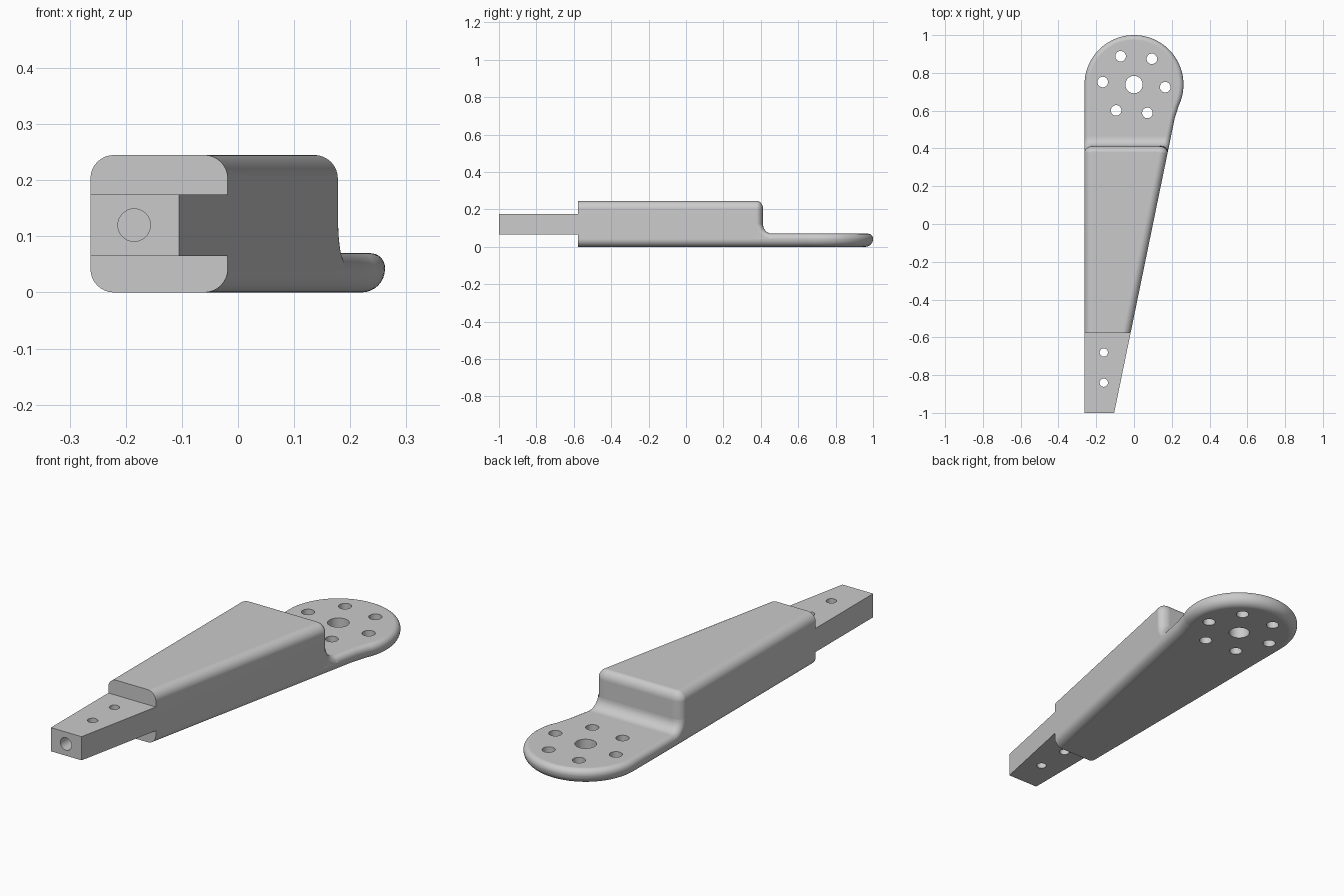
import bpy, bmesh, math
from mathutils import Vector, Matrix

cube = bpy.data.objects.get("Cube")
if cube:
    bpy.data.objects.remove(cube)

# Main sizes
LEFT, FRONT, SHOULDER, STEP = -0.263, -1.0, -0.578, 0.412
HEIGHT, PLATE, FILLET = 0.245, 0.07, 0.05
HUB = Vector((0, 0.738, 0))
RADIUS = 0.262
ROUND, RIM = 0.042, 0.026         # body edges, upper plate edge
CORNER_X, CORNER_Y = 0.045, 0.035  # upright corners at the step

grey = bpy.data.materials.new("plain grey")
grey.use_nodes = True
colour = (0.59, 0.59, 0.59, 1)
grey.diffuse_color = colour
grey.node_tree.nodes["Principled BSDF"].inputs["Base Color"].default_value = colour


def slant(y):
    """x of the tapering edge at a given y"""
    return -0.105 + 0.2055 * (y - FRONT)


def arc(start, end, steps):
    return [start + (end - start) * i / steps for i in range(steps + 1)]


def finish(bm, name):
    bmesh.ops.recalc_face_normals(bm, faces=bm.faces)
    mesh = bpy.data.meshes.new(name)
    bm.to_mesh(mesh)
    bm.free()
    mesh.materials.append(grey)
    ob = bpy.data.objects.new(name, mesh)
    bpy.context.collection.objects.link(ob)
    return ob


def loft(rings, name):
    """Skin a stack of closed rings and cap both ends"""
    bm = bmesh.new()
    rows = [[bm.verts.new(p) for p in ring] for ring in rings]
    for a, b in zip(rows, rows[1:]):
        for i in range(len(a)):
            bm.faces.new([a[i - 1], a[i], b[i], b[i - 1]])
    bm.faces.new(rows[0])
    bm.faces.new(rows[-1])
    return finish(bm, name)


def rounded_stack(outline, height, top_radius, name):
    """Upright solid whose outline(inset) shrinks along rounded rims"""
    levels = [(ROUND * (1 - math.sin(a)), ROUND * (1 - math.cos(a)))
              for a in arc(0, math.pi / 2, 8)]
    levels += [(top_radius * (1 - math.cos(a)), height - top_radius * (1 - math.sin(a)))
               for a in arc(0, math.pi / 2, 8)]
    return loft([[(x, y, z) for x, y in outline(inset)] for inset, z in levels], name)


def apply_modifier(ob, kind, **settings):
    mod = ob.modifiers.new(kind.title(), kind)
    for key, value in settings.items():
        setattr(mod, key, value)
    bpy.ops.object.select_all(action='DESELECT')
    ob.select_set(True)
    bpy.context.view_layer.objects.active = ob
    bpy.ops.object.modifier_apply(modifier=mod.name)


def drill(ob, centre, radius, depth, axis='Z'):
    """Cut a round hole whose middle is at centre"""
    bm = bmesh.new()
    turn = Matrix.Rotation(math.pi / 2, 4, 'X') if axis == 'Y' else Matrix()
    bmesh.ops.create_cone(bm, cap_ends=True, segments=32, radius1=radius,
                          radius2=radius, depth=depth,
                          matrix=Matrix.Translation(centre) @ turn)
    cutter = finish(bm, "hole_cutter")
    cutter.hide_render = True
    apply_modifier(ob, 'BOOLEAN', operation='DIFFERENCE', solver='EXACT', object=cutter)
    bpy.data.objects.remove(cutter)


def smooth(ob):
    bpy.ops.object.select_all(action='DESELECT')
    ob.select_set(True)
    bpy.context.view_layer.objects.active = ob
    bpy.ops.object.shade_smooth_by_angle(angle=math.radians(35))
    apply_modifier(ob, 'WEIGHTED_NORMAL', keep_sharp=True)


# Tapered body: square-cut at the shoulder, rounded at the step
def body_outline(inset):
    points = [(LEFT + inset, SHOULDER), (slant(SHOULDER) - inset, SHOULDER)]
    y = STEP - CORNER_Y
    shrink = 1 - inset / CORNER_X
    for x, start in ((slant(y) - CORNER_X, 0), (LEFT + CORNER_X, math.pi / 2)):
        for a in arc(start, start + math.pi / 2, 8):
            points.append((x + shrink * CORNER_X * math.cos(a),
                           y + shrink * CORNER_Y * math.sin(a)))
    return points


smooth(rounded_stack(body_outline, HEIGHT, ROUND, "arm_body"))


# Round-ended mounting plate, starting just inside the body
def plate_outline(inset):
    start = STEP - 0.04
    points = [(LEFT + inset, start)]
    points += [(slant(y) - inset, y) for y in (start, 0.56)]
    points += [((RADIUS - inset) * math.cos(a), HUB.y + (RADIUS - inset) * math.sin(a))
               for a in arc(-0.45, math.pi, 56)]
    return points


plate = rounded_stack(plate_outline, PLATE, RIM, "mounting_plate")
drill(plate, HUB, 0.046, 0.5)
for i in range(6):
    a = math.radians(-4.7 + 60 * i)
    drill(plate, HUB + 0.166 * Vector((math.cos(a), math.sin(a), 0)), 0.028, 0.5)
smooth(plate)


# Concave fillet between step and plate, with rounded ends
def fillet_ring(a, right):
    ring = []
    core = (STEP - 0.06, 0.05)
    for b in arc(0, math.pi / 2, 10):
        t = b / (math.pi / 2)
        inset = (CORNER_X + (RIM - CORNER_X) * t) * (1 - math.cos(a))
        r = FILLET + (CORNER_Y + (RIM - CORNER_Y) * t) * (1 - math.sin(a))
        y = STEP + FILLET - r * math.cos(b)
        z = PLATE + FILLET - r * math.sin(b)
        ring.append((slant(y) - inset if right else LEFT + inset, y, z))
    inset = CORNER_X * (1 - math.cos(a))
    ring.append((slant(core[0]) - inset if right else LEFT + inset, *core))
    return ring


quarter = arc(0, math.pi / 2, 8)
fillet = loft([fillet_ring(a, False) for a in quarter]
              + [fillet_ring(a, True) for a in reversed(quarter)], "step_fillet")
smooth(fillet)

# Tapered square-edged tongue
corners = [(LEFT, FRONT), (slant(FRONT), FRONT), (slant(SHOULDER), SHOULDER), (LEFT, SHOULDER)]
tongue = loft([[(x, y, z) for x, y in corners] for z in (0.065, 0.175)], "tongue")
for y in (-0.68, -0.84):
    drill(tongue, Vector((-0.16, y, 0.12)), 0.022, 0.5)
drill(tongue, Vector((-0.185, FRONT, 0.12)), 0.029, 0.22, 'Y')
smooth(tongue)
